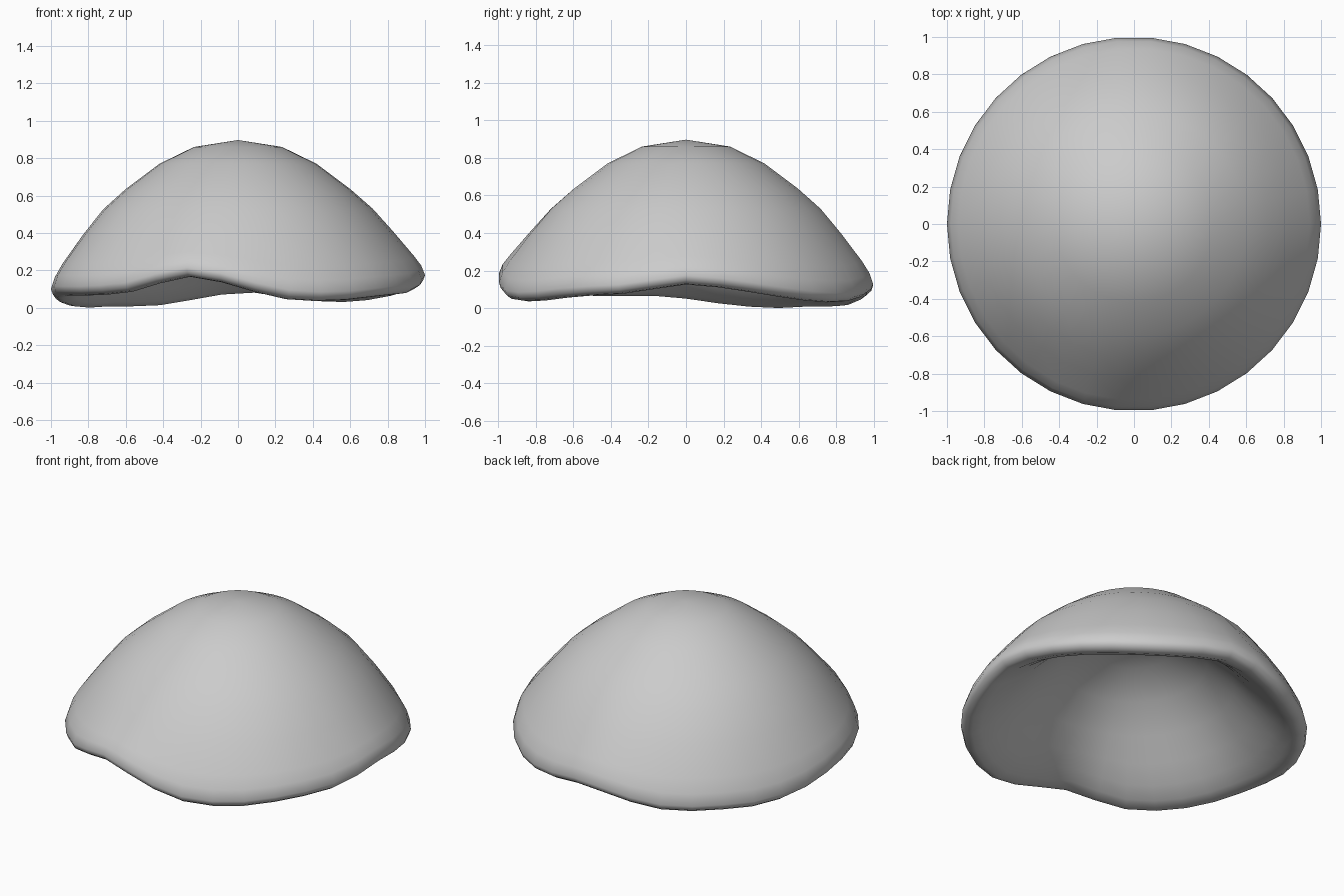
import bpy, bmesh, math

if "Cube" in bpy.data.objects:
    bpy.data.objects.remove(bpy.data.objects["Cube"])

# Height of the wavy rim at each of the 34 sides, counter-clockwise from +x
wave = [.13, .115, .09, .065, .045, .035, .04, .06, .085, .075, .045, .018,
        .012, .012, .005, .012, .03, .055, .07, .07, .07, .075, .09, .135,
        .17, .14, .09, .05, .04, .045, .06, .072, .08, .105]
sides = len(wave)

# Shell profile (radius, height, share of the wave): outside, lip, underside
profile = [(.235, .86, 0), (.42, .77, 0), (.60, .635, 0), (.72, .525, .04),
           (.83, .375, .25), (.94, .20, .6), (.98, .115, .85),
           (1.0, .045, 1), (.99, .017, 1), (.965, 0, 1), (.935, -.004, 1),
           (.88, .02, .95), (.80, .09, .75), (.70, .20, .45),
           (.58, .34, .15), (.42, .49, 0), (.22, .60, 0)]

bm = bmesh.new()
rings = []
for r, z, share in profile:
    ring = []
    for i, w in enumerate(wave):
        a = 2 * math.pi * i / sides
        ring.append(bm.verts.new((r * math.cos(a), r * math.sin(a), z + share * w)))
    rings.append(ring)

# Walls between neighbouring rings
for upper, lower in zip(rings, rings[1:]):
    for i in range(sides):
        j = (i + 1) % sides
        bm.faces.new((upper[i], lower[i], lower[j], upper[j]))

# Outer crown and underside centre
for ring, height in ((rings[0], .897), (rings[-1], .63)):
    tip = bm.verts.new((0, 0, height))
    for i in range(sides):
        bm.faces.new((tip, ring[i], ring[(i + 1) % sides]))

bmesh.ops.recalc_face_normals(bm, faces=bm.faces)
for f in bm.faces:
    f.smooth = True
mesh = bpy.data.meshes.new("mushroom_cap")
bm.to_mesh(mesh)
bm.free()
cap = bpy.data.objects.new("mushroom_cap", mesh)
bpy.context.collection.objects.link(cap)
